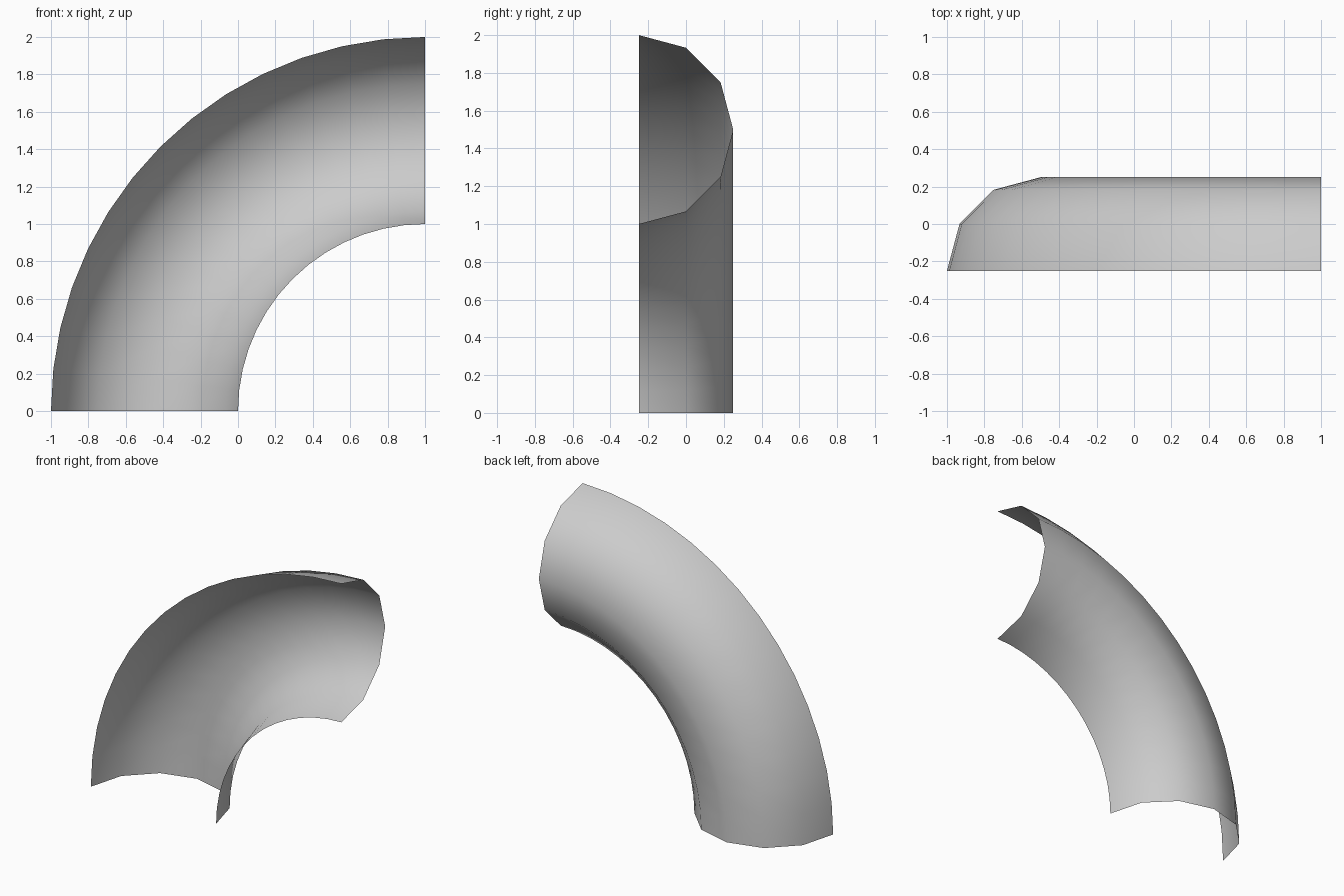
import bpy, bmesh
from math import sin, cos, pi, radians
from mathutils import Vector

if "Cube" in bpy.data.objects:
    bpy.data.objects.remove(bpy.data.objects["Cube"])

BEND_CENTRE = Vector((1, 0, 0))
PIPE_RADIUS, SIDES, STEPS = 0.5, 6, 14

bm = bmesh.new()

# Half-circle cross-section at the bottom opening
verts = [bm.verts.new((-0.5 - PIPE_RADIUS * cos(pi * i / SIDES),
                       -0.25 + PIPE_RADIUS * sin(pi * i / SIDES), 0))
         for i in range(SIDES + 1)]
edges = [bm.edges.new(pair) for pair in zip(verts, verts[1:])]

# Sweep the section through a quarter turn
bmesh.ops.spin(bm, geom=verts + edges, cent=BEND_CENTRE, axis=(0, 1, 0),
               angle=radians(90), steps=STEPS, use_duplicate=False)

# Point normals to the convex (back) side
bm.normal_update()
if sum(f.normal.y for f in bm.faces) < 0:
    bmesh.ops.reverse_faces(bm, faces=bm.faces[:])
for f in bm.faces:
    f.smooth = True

mesh = bpy.data.meshes.new("half_pipe_bend")
bm.to_mesh(mesh)
bm.free()
bpy.context.collection.objects.link(bpy.data.objects.new("half_pipe_bend", mesh))
